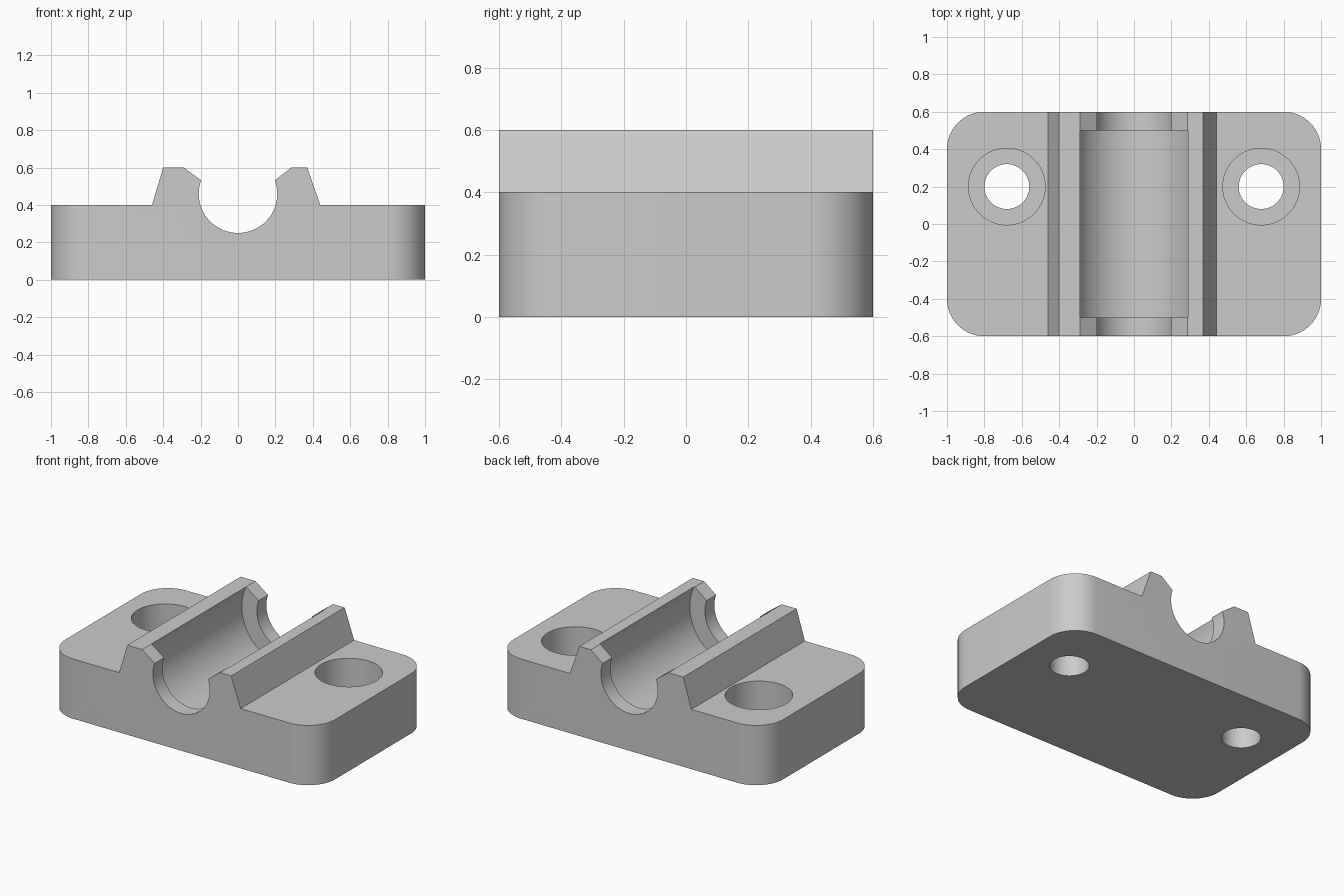
import bpy, bmesh, math

if "Cube" in bpy.data.objects:
    bpy.data.objects.remove(bpy.data.objects["Cube"])

grey = bpy.data.materials.new("plain grey")
grey.diffuse_color = (0.6, 0.6, 0.6, 1)
grey.use_nodes = True
grey.node_tree.nodes["Principled BSDF"].inputs["Base Color"].default_value = grey.diffuse_color


def make_object(name, bm):
    bmesh.ops.recalc_face_normals(bm, faces=bm.faces)
    mesh = bpy.data.meshes.new(name)
    bm.to_mesh(mesh)
    bm.free()
    mesh.materials.append(grey)
    obj = bpy.data.objects.new(name, mesh)
    bpy.context.collection.objects.link(obj)
    return obj


def extrude_y(name, profile, half, corner=0):
    """Extrude an (x, z) profile along y, optionally rounding the outer vertical edges."""
    bm = bmesh.new()
    face = bm.faces.new([bm.verts.new((x, -half, z)) for x, z in profile])
    moved = bmesh.ops.extrude_face_region(bm, geom=[face])["geom"]
    bmesh.ops.translate(bm, vec=(0, 2 * half, 0),
                        verts=[g for g in moved if isinstance(g, bmesh.types.BMVert)])
    if corner:
        edges = [e for e in bm.edges if all(abs(v.co.x) > 0.99 for v in e.verts)
                 and abs(e.verts[0].co.z - e.verts[1].co.z) > 0.1]
        bmesh.ops.bevel(bm, geom=edges, offset=corner, segments=14,
                        profile=0.5, affect='EDGES')
    return make_object(name, bm)


def arc(radius, start, end, steps):
    return [(radius * math.cos(start + (end - start) * i / steps),
             0.46 + radius * math.sin(start + (end - start) * i / steps))
            for i in range(steps + 1)]


def stepped_hole(name, x, y):
    """Bolt hole cutter: narrow shaft with a wide counterbore above."""
    rings = [(0.12, -0.1), (0.12, 0.18), (0.205, 0.18), (0.205, 0.7)]
    n = 64
    bm = bmesh.new()
    loops = [[bm.verts.new((x + r * math.cos(2 * math.pi * i / n),
                            y + r * math.sin(2 * math.pi * i / n), z))
              for i in range(n)] for r, z in rings]
    for a, b in zip(loops, loops[1:]):
        for i in range(n):
            j = (i + 1) % n
            bm.faces.new((a[i], a[j], b[j], b[i]))
    bm.faces.new(loops[0])
    bm.faces.new(loops[-1])
    return make_object(name, bm)


# Base plate with two clamp ridges and the end channel in one profile
lip = math.radians(20)
profile = [(-1, 0), (1, 0), (1, 0.4), (0.44, 0.4), (0.37, 0.6), (0.285, 0.6)]
profile += arc(0.21, lip, -math.pi - lip, 56)
profile += [(-0.29, 0.6), (-0.40, 0.6), (-0.46, 0.4), (-1, 0.4)]
block = extrude_y("bearing_block", profile, 0.6, corner=0.2)

# Wider bearing seat and the bolt holes
cutters = [extrude_y("seat_cutter", arc(0.322, 0, 2 * math.pi, 96)[:-1], 0.5)]
cutters += [stepped_hole("bolt_hole_cutter", x, 0.2) for x in (-0.68, 0.68)]

bpy.context.view_layer.objects.active = block
block.select_set(True)
for cutter in cutters:
    cutter.hide_render = True
    mod = block.modifiers.new("cut", 'BOOLEAN')
    mod.operation = 'DIFFERENCE'
    mod.solver = 'EXACT'
    mod.object = cutter
    bpy.ops.object.modifier_apply(modifier=mod.name)
    bpy.data.objects.remove(cutter)

bpy.ops.object.shade_smooth_by_angle(angle=math.radians(25))
